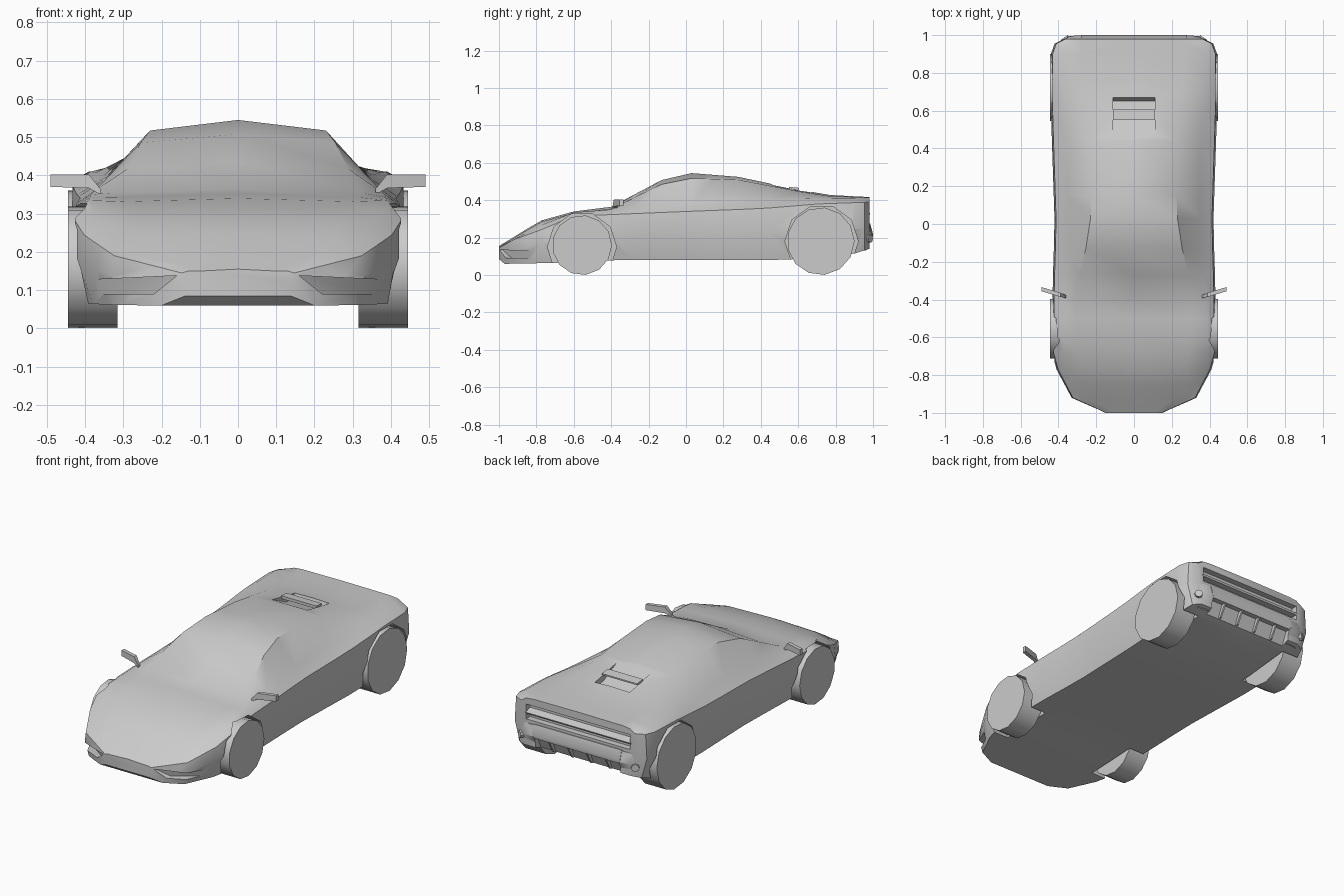
import bpy, bmesh, math
from mathutils import Vector, Matrix

if "Cube" in bpy.data.objects:
    bpy.data.objects.remove(bpy.data.objects["Cube"], do_unlink=True)

GREY = (0.6, 0.6, 0.6, 1)
paint = bpy.data.materials.new("light_grey")
paint.use_nodes = True
paint.diffuse_color = GREY
paint.node_tree.nodes["Principled BSDF"].inputs["Base Color"].default_value = GREY


def add_object(name, bm):
    bmesh.ops.recalc_face_normals(bm, faces=bm.faces[:])
    mesh = bpy.data.meshes.new(name)
    bm.to_mesh(mesh)
    bm.free()
    mesh.materials.append(paint)
    obj = bpy.data.objects.new(name, mesh)
    bpy.context.collection.objects.link(obj)
    return obj


def loft(name, rings):
    """Join closed rings of points and cap both ends."""
    bm = bmesh.new()
    loops = [[bm.verts.new(p) for p in ring] for ring in rings]
    n = len(loops[0])
    for a, b in zip(loops, loops[1:]):
        for i in range(n):
            j = (i + 1) % n
            bm.faces.new((a[i], a[j], b[j], b[i]))
    bm.faces.new(loops[0])
    bm.faces.new(loops[-1])
    return add_object(name, bm)


def prism(name, points, offset):
    return loft(name, [points, [Vector(p) + Vector(offset) for p in points]])


def side_prism(name, profile, x0, x1):
    """Extrude a (y, z) profile across the car."""
    return prism(name, [(x0, y, z) for y, z in profile], (x1 - x0, 0, 0))


def cylinder(name, centre, radius, depth, sides, turn=0):
    """Cylinder with its axis along x, turned about z."""
    bm = bmesh.new()
    place = (Matrix.Translation(centre) @ Matrix.Rotation(turn, 4, 'Z')
             @ Matrix.Rotation(math.pi / 2, 4, 'Y'))
    bmesh.ops.create_cone(bm, cap_ends=True, segments=sides, radius1=radius,
                          radius2=radius, depth=depth, matrix=place)
    return add_object(name, bm)


def curve(keys):
    """Piecewise linear function of y."""
    def value(y):
        for (y0, v0), (y1, v1) in zip(keys, keys[1:]):
            if y <= y1:
                return v0 + (v1 - v0) * max(0, y - y0) / (y1 - y0)
        return keys[-1][1]
    return value


# Body lines running from nose to tail
top_z = curve([(-1, .155), (-.78, .29), (-.6, .34), (-.4, .365), (-.13, .508),
               (.03, .545), (.28, .525), (.61, .455), (.77, .428), (.98, .417)])
side_w = curve([(-1, .15), (-.92, .33), (-.77, .41), (-.68, .435), (-.3, .43),
                (0, .42), (.3, .43), (.6, .44), (.9, .44), (.955, .42), (.98, .37)])
roof_w = curve([(-1, .1), (-.92, .22), (-.75, .28), (-.4, .32), (-.13, .255),
                (.03, .23), (.28, .22), (.6, .24), (.98, .28)])
roof_drop = curve([(-1, .005), (-.4, .01), (0, .029), (.3, .015), (.98, .002)])
belt_w = curve([(-1, .13), (-.92, .28), (-.77, .36), (-.6, .39), (-.4, .385),
                (0, .35), (.4, .345), (.7, .385), (.9, .39), (.98, .33)])
belt_z = curve([(-1, .15), (-.78, .265), (-.6, .335), (-.4, .35), (0, .385),
                (.4, .4), (.7, .41), (.98, .41)])
shoulder_z = curve([(-1, .145), (-.92, .19), (-.78, .24), (-.6, .315), (0, .34),
                    (.4, .355), (.7, .38), (.98, .39)])
waist_z = curve([(-1, .12), (-.78, .17), (-.6, .22), (0, .22), (.98, .25)])
floor_z = curve([(-1, .085), (-.97, .06), (-.7, .065), (-.38, .08), (.55, .08),
                 (.9, .115), (.98, .14)])


def body_ring(y):
    w = side_w(y)
    half = [(0, floor_z(y)), (w * .92, floor_z(y)), (w, waist_z(y)),
            (w * .98, shoulder_z(y)), (belt_w(y), belt_z(y)),
            (roof_w(y), top_z(y) - roof_drop(y)), (0, top_z(y))]
    ring = half + [(-x, z) for x, z in half[-2:0:-1]]
    return [(x, y, z) for x, z in ring]


stations = [-1, -.97, -.92, -.85, -.77, -.68, -.6, -.5, -.4, -.27, -.13, .03,
            .15, .28, .44, .61, .7, .77, .9, .955, .98]
body = loft("body", [body_ring(y) for y in stations])

# Cutters for arches, nose intakes, engine vent and tail slot
cutters = []
for s in (-1, 1):
    cutters += [
        cylinder("front_arch_cutter", (s * .41, -.556, .15), .185, .22, 10),
        cylinder("rear_arch_cutter", (s * .41, .725, .18), .196, .22, 10),
        prism("intake_cutter",
              [(s * .16, -.985, .138), (s * .37, -.83, .128),
               (s * .36, -.83, .09), (s * .22, -.93, .09)], (0, -.3, 0)),
    ]
cutters.append(side_prism("vent_cutter", [(.45, .489), (.59, .42), (.65, .41),
                                          (.67, .44), (.67, .6), (.45, .6)], -.11, .11))
cutters.append(side_prism("tail_slot_cutter", [(.945, .29), (1.1, .29),
                                               (1.1, .375), (.945, .375)], -.33, .33))
cutters.append(side_prism("diffuser_cutter", [(.9, .05), (1.1, .05), (1.1, .2),
                                              (.965, .2)], -.27, .27))
bpy.context.view_layer.objects.active = body
for cutter in cutters:
    cutter.hide_render = True
    mod = body.modifiers.new("cut", 'BOOLEAN')
    mod.operation = 'DIFFERENCE'
    mod.solver = 'EXACT'
    mod.object = cutter
    bpy.ops.object.modifier_apply(modifier=mod.name)
    bpy.data.objects.remove(cutter, do_unlink=True)
parts = [body]

# Wheels, mirrors, bumper corners and tail lights on both sides
for s, side in ((1, "left"), (-1, "right")):
    parts.append(cylinder(side + "_front_wheel", (s * .38, -.556, .16), .16, .13, 13))
    parts.append(cylinder(side + "_rear_wheel", (s * .38, .72, .181), .181, .13, 13))
    parts.append(loft(side + "_mirror", [
        [(s * x, y - t, z0), (s * x, y + t, z0), (s * x, y + t, z1), (s * x, y - t, z1)]
        for x, y, t, z0, z1 in ((.36, -.385, .008, .35, .365),
                                (.39, -.375, .011, .367, .403),
                                (.49, -.345, .011, .37, .403))]))
    parts.append(loft(side + "_bumper_corner", [
        [(s * x, .92, .13), (s * x, y - .04, .13), (s * x, y, .21),
         (s * x, y - .015, .27), (s * x, .92, .27)]
        for x, y in ((.27, 1), (.34, .995), (.4, .96))]))
    parts.append(cylinder(side + "_tail_light", (s * .36, .975, .195), .022, .03, 8,
                          s * math.radians(55)))

# Tail panel, slot bar and diffuser fins
parts.append(side_prism("tail_panel", [(.95, .2), (.995, .2), (1, .22), (.985, .275),
                                       (.95, .275)], -.28, .28))
parts.append(side_prism("tail_bar", [(.94, .32), (.98, .32), (.985, .33),
                                     (.94, .345)], -.335, .335))
for x in (-.18, -.06, .06, .18):
    parts.append(side_prism("diffuser_fin", [(.91, .12), (.95, .13), (.99, .2),
                                             (.93, .2)], x - .005, x + .005))

# Slat across the engine vent
parts.append(side_prism("vent_slat", [(.55, .455), (.605, .458), (.605, .466),
                                      (.55, .472)], -.112, .112))

# Smooth surfaces with sharp creases
bpy.context.view_layer.update()
bpy.ops.object.select_all(action='DESELECT')
for part in parts:
    part.select_set(True)
bpy.context.view_layer.objects.active = body
bpy.ops.object.shade_smooth_by_angle(angle=math.radians(40))
